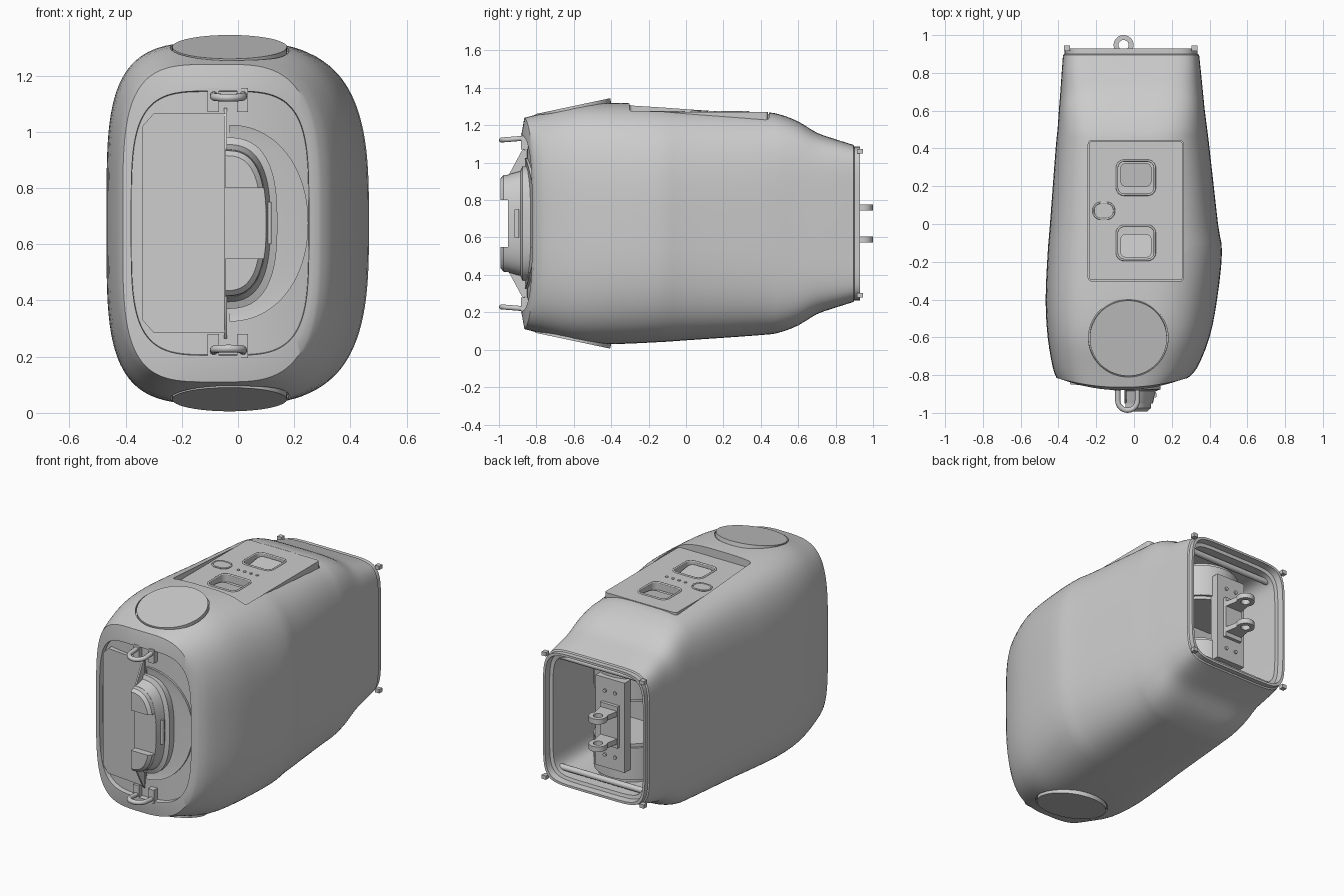
import bpy, bmesh, math
from mathutils import Matrix, Vector

if "Cube" in bpy.data.objects:
    bpy.data.objects.remove(bpy.data.objects["Cube"])

ZC = 0.675  # mid height; the shell mirrors about it


def finish(o):
    bpy.ops.object.select_all(action='DESELECT')
    o.select_set(True)
    bpy.context.view_layer.objects.active = o
    bpy.ops.object.shade_smooth_by_angle(angle=math.radians(32))
    return o


def loft(name, rings, caps=True, loop=False):
    """Skin a list of equal-length point rings."""
    bm = bmesh.new()
    rows = [[bm.verts.new(p) for p in r] for r in rings]
    n = len(rows[0])
    pairs = list(zip(rows, rows[1:])) + ([(rows[-1], rows[0])] if loop else [])
    for a, b in pairs:
        for i in range(n):
            j = (i + 1) % n
            bm.faces.new((a[i], a[j], b[j], b[i]))
    if caps and not loop:
        bm.faces.new(rows[0])
        bm.faces.new(rows[-1])
    bmesh.ops.recalc_face_normals(bm, faces=bm.faces)
    me = bpy.data.meshes.new(name)
    bm.to_mesh(me)
    bm.free()
    o = bpy.data.objects.new(name, me)
    bpy.context.collection.objects.link(o)
    return finish(o)


def box(name, x0, x1, y0, y1, z0, z1):
    return loft(name, [[(x0, y0, z), (x1, y0, z), (x1, y1, z), (x0, y1, z)] for z in (z0, z1)])


def rrect(cx, cy, w, h, r, seg=6):
    """Rounded rectangle as 2D points."""
    pts = []
    for k, (sx, sy) in enumerate(((1, 1), (-1, 1), (-1, -1), (1, -1))):
        for i in range(seg + 1):
            a = (k + i / seg) * math.pi / 2
            pts.append((cx + sx * (w / 2 - r) + r * math.cos(a), cy + sy * (h / 2 - r) + r * math.sin(a)))
    return pts


def slab(name, pts, z0, z1):
    return loft(name, [[(x, y, z) for x, y in pts] for z in (z0, z1)])


def cylinder(name, r, depth, mat, seg=64):
    ring = lambda z: [mat @ Vector((r * math.cos(2 * math.pi * i / seg), r * math.sin(2 * math.pi * i / seg), z))
                      for i in range(seg)]
    return loft(name, [ring(-depth / 2), ring(depth / 2)])


def tube(name, pts, r, cyclic=False):
    cu = bpy.data.curves.new(name, 'CURVE')
    cu.dimensions, cu.bevel_depth, cu.bevel_resolution, cu.use_fill_caps = '3D', r, 3, True
    s = cu.splines.new('POLY')
    s.points.add(len(pts) - 1)
    for q, p in zip(s.points, pts):
        q.co = (*p, 1)
    s.use_cyclic_u = cyclic
    o = bpy.data.objects.new(name, cu)
    bpy.context.collection.objects.link(o)
    return o


def cut(o, cutter):
    m = o.modifiers.new('cut', 'BOOLEAN')
    m.operation, m.object, m.solver = 'DIFFERENCE', cutter, 'EXACT'
    bpy.ops.object.select_all(action='DESELECT')
    o.select_set(True)
    bpy.context.view_layer.objects.active = o
    bpy.ops.object.modifier_apply(modifier='cut')
    bpy.data.objects.remove(cutter)
    finish(o)


def section(y, xl, xr, zl, nl, nr, bow=0, scale=1, n=112):
    """Lopsided superellipse across the body; bow curves it back at the sides."""
    cx, hz, pts = (xl + xr) / 2, ZC - zl, []
    hw = (xr - xl) / 2
    for i in range(n):
        t = 2 * math.pi * (i + 0.5) / n
        c, s = math.cos(t), math.sin(t)
        e = 2 / (nr if c > 0 else nl)
        u = math.copysign(abs(c) ** e, c) * scale
        v = math.copysign(abs(s) ** e, s) * scale
        pts.append((cx + hw * u, y + bow * u * u, ZC + hz * v))
    return pts


# Body shell: front floor, front rim, outside, rear rim, inside cavity
stations = [(-0.865, -0.41, 0.285, 0.11, 4, 3.4, 0.05), (-0.78, -0.43, 0.335, 0.088, 4, 3.3, 0.02),
            (-0.6, -0.457, 0.40, 0.04, 4, 3.2, 0), (-0.4, -0.468, 0.44, 0.03, 4, 3.1, 0),
            (-0.15, -0.457, 0.466, 0.04, 4, 3.1, 0), (0, -0.445, 0.445, 0.05, 4, 3.2, 0),
            (0.4, -0.415, 0.40, 0.078, 4.3, 3.6, 0), (0.5, -0.405, 0.388, 0.092, 4.6, 4, 0),
            (0.6, -0.398, 0.375, 0.13, 5, 4.6, 0), (0.7, -0.39, 0.365, 0.19, 5.5, 5.2, 0),
            (0.8, -0.383, 0.355, 0.225, 6.5, 6, 0), (0.895, -0.376, 0.345, 0.255, 7, 7, 0)]
rim = (-0.39, 0.262, 0.19, 4, 4)
floor_y = -0.85
rings = [section(floor_y, *rim, 0.06, s) for s in (0.08, 0.3, 0.55, 0.8, 0.965)]
rings += [section(-0.88, *rim, 0.06, s) for s in (0.97, 1.0)]
for k in range(len(stations) - 1):
    p = [stations[min(max(k + d, 0), len(stations) - 1)] for d in (-1, 0, 1, 2)]
    for j in range(3):
        t = j / 3
        row = []
        for a, b, c, d in zip(*p):
            row.append(b + 0.5 * t * (c - a + t * (2 * a - 5 * b + 4 * c - d + t * (3 * (b - c) + d - a))))
        rings.append(section(*row))
rings.append(section(*stations[-1]))
for y, inset in ((0.9, 0.008), (0.93, 0.008), (0.93, 0.022), (0.89, 0.026), (0.885, 0.045), (0.45, 0.06)):
    rings.append(section(y, -0.376 + inset, 0.345 - inset, 0.255 + inset, 7, 7))
body = loft("body_shell", rings)

# Round side discs, top and bottom, tilted in shallow round pockets
tilt = math.radians(12)
for sgn, tag in ((1, "top"), (-1, "bottom")):
    m = Matrix.Translation((-0.03, -0.605, ZC + sgn * 0.627)) @ Matrix.Rotation(sgn * tilt, 4, 'X')
    off = lambda d: m @ Matrix.Translation((0, 0, sgn * d))
    cut(body, cylinder("pocket_cutter", 0.211, 0.2, off(0.075)))
    cylinder(tag + "_disc", 0.204, 0.035, off(-0.0175))

# Control panel set into the top, with two finger pockets
cut(body, slab("panel_cutter", rrect(0.01, 0.07, 0.505, 0.745, 0.02), 1.2, 1.5))
panel = slab("control_panel", rrect(0.01, 0.07, 0.495, 0.735, 0.016), 1.195, 1.27)
for cy, d, tag in ((0.245, -1, "rear"), (-0.1, 1, "front")):
    cut(panel, slab("finger_cutter", rrect(0.01, cy, 0.19, 0.17, 0.035), 1.225, 1.4))
    tube(tag + "_pocket_rim", [(x, y, 1.27) for x, y in rrect(0.01, cy, 0.2, 0.18, 0.038)], 0.006, True)
    pad = rrect(0.01, cy + 0.015 * -d, 0.165, 0.125, 0.03)
    loft(tag + "_pocket_pad", [[(x, y, 1.22) for x, y in pad],
                               [(x, y, 1.245 - d * (y - cy) * 0.15) for x, y in pad]])
port = rrect(-0.16, 0.07, 0.11, 0.085, 0.04)
slab("port_cover", port, 1.26, 1.274)
tube("port_rim", [(x, y, 1.273) for x, y in port], 0.005, True)
for i in range(4):
    cylinder("indicator_%d" % i, 0.009, 0.02, Matrix.Translation((-0.045 + 0.043 * i, 0.07, 1.264)), 16)

# Seam on the top near the rear
tube("top_seam", [(-0.312, 0.48, 1.215), (-0.312, 0.6, 1.17), (-0.312, 0.7, 1.125), (-0.312, 0.88, 1.07)], 0.004)


def half_d(y, w, h, e, x0=-0.045, n=40, bowed=False):
    """D outline facing front, flat side at x0."""
    pts = []
    for i in range(n + 1):
        t = math.pi * (i / n - 0.5)
        x = x0 + w * max(math.cos(t), 0) ** (2 / e)
        z = ZC + math.copysign(abs(math.sin(t)) ** (2 / e), t) * h
        pts.append((x, y + (0.06 * ((x + 0.064) / 0.326) ** 2 if bowed else 0), z))
    return pts


# Front insert: crescent, skirt and grip
loft("crescent_panel", [half_d(-0.84, 0.28, 0.35, 2.1, -0.03, bowed=True),
                        half_d(-0.862, 0.28, 0.35, 2.1, -0.03, bowed=True),
                        half_d(-0.855, 0.20, 0.32, 2.3, -0.03, bowed=True)])
loft("grip_skirt", [half_d(-0.83, 0.185, 0.305, 2.7), half_d(-0.875, 0.185, 0.305, 2.7),
                    half_d(-0.885, 0.16, 0.28, 2.7), half_d(-0.95, 0.145, 0.262, 2.7)])
grip = loft("grip_ends", [half_d(-0.94, 0.145, 0.262, 2.7), half_d(-0.975, 0.142, 0.258, 2.7),
                          half_d(-0.992, 0.125, 0.24, 2.7)])
cut(grip, box("grip_cutter", -0.2, 0.3, -1.1, -0.951, ZC - 0.125, ZC + 0.125))
slab("grip_slot", rrect(0.11, -0.905, 0.02, 0.026, 0.008), ZC - 0.075, ZC + 0.075)

# Thin web beside the grip and the flat front plate with clipped outer corners
web = [(-0.86, 0.41), (-0.88, 0.385), (-0.95, 0.255)]
web = [(y, ZC + h) for y, h in web] + [(y, ZC - h) for y, h in reversed(web)]
loft("grip_web", [[(x, y, z) for y, z in web] for x in (-0.05, -0.04)])
plate = [(-0.045, 0.39), (-0.30, 0.39), (-0.34, 0.345)]
plate = [(x, ZC + h) for x, h in plate] + [(x, ZC - h) for x, h in reversed(plate)]
loft("front_plate", [[(x, y - 0.10 * (x + 0.34), z) for x, z in plate] for y in (-0.80, -0.848)])

# Strap loops with mounting tabs at the front
for sgn, tag in ((1, "upper"), (-1, "lower")):
    z = lambda y: ZC + sgn * (0.445 + 0.08 * (y + 1))
    path = [(-0.086, -0.82)] + [(-0.034 - 0.052 * math.cos(math.pi * i / 14),
                                 -0.934 - 0.052 * math.sin(math.pi * i / 14)) for i in range(15)] + [(0.018, -0.82)]
    tube(tag + "_strap_loop", [(x, y, z(y)) for x, y in path], 0.014)
    for x in (-0.088, 0.016):
        zz = sorted((ZC + sgn * 0.395, ZC + sgn * 0.48))
        box(tag + "_loop_tab", x - 0.02, x + 0.02, -0.882, -0.83, *zz)

# Rear interior: two drums, a bracket with holes, and cross rods
for sgn, tag in ((1, "upper"), (-1, "lower")):
    for r, zz, h in ((0.22, 0.25, 0.2), (0.205, 0.25, 0.24)):
        cylinder(tag + "_drum", r, h, Matrix.Translation((-0.03, 0.57, ZC + sgn * zz)))
    cylinder(tag + "_rod", 0.018, 0.6, Matrix.Translation((-0.015, 0.84, ZC + sgn * 0.345)) @
             Matrix.Rotation(math.pi / 2, 4, 'Y'), 20)
    for x in (-0.085, -0.015):
        cylinder(tag + "_bracket_screw", 0.011, 0.012, Matrix.Translation((x, 0.822, ZC + sgn * 0.2)) @
                 Matrix.Rotation(math.pi / 2, 4, 'X'), 16)

    # Hinge lugs reaching out of the rear opening
    zl = ZC + sgn * 0.086
    circle = lambda r, z: [(-0.055 + r * math.cos(i * math.pi / 16), 0.947 + r * math.sin(i * math.pi / 16), z)
                           for i in range(32)]
    loft(tag + "_lug_ring", [circle(0.053, zl - 0.016), circle(0.053, zl + 0.016),
                             circle(0.027, zl + 0.016), circle(0.027, zl - 0.016)], loop=True)
    slab(tag + "_lug_arm", [(-0.12, 0.8), (0.01, 0.8), (-0.012, 0.918), (-0.098, 0.918)], zl - 0.016, zl + 0.016)
box("rear_bracket", -0.15, 0.05, 0.76, 0.82, ZC - 0.28, ZC + 0.28)
box("lug_block", -0.115, 0.005, 0.8, 0.84, ZC - 0.13, ZC + 0.13)

# Small catches on the rear rim
for x in (-0.355, 0.32):
    for s in (1, -1):
        box("rim_catch", x - 0.015, x + 0.015, 0.915, 0.945, ZC + s * 0.385 - 0.012, ZC + s * 0.385 + 0.012)
